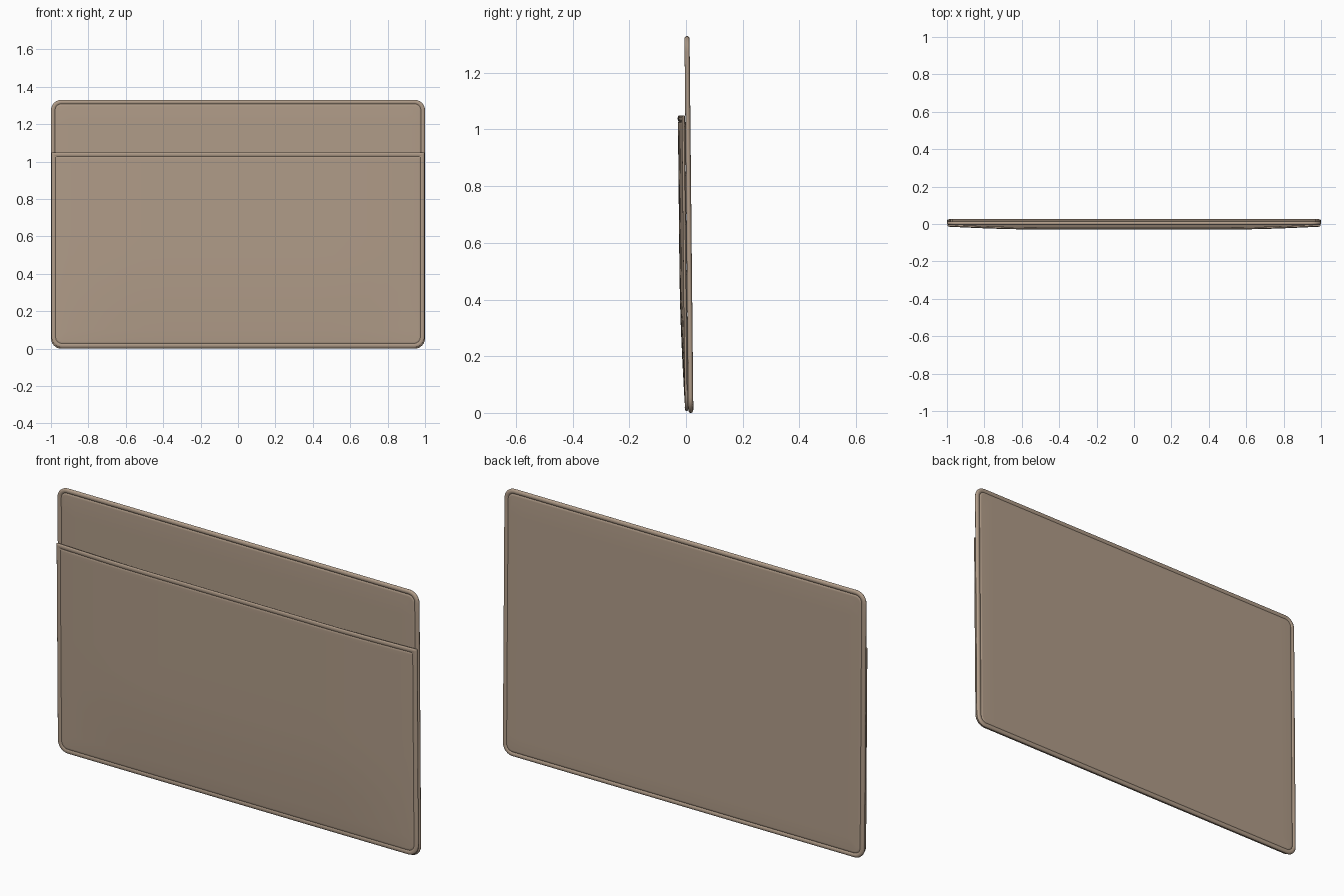
import bpy, bmesh, math

if "Cube" in bpy.data.objects:
    bpy.data.objects.remove(bpy.data.objects["Cube"])

leather = bpy.data.materials.new("taupe leather")
leather.diffuse_color = (0.44, 0.335, 0.25, 1)
leather.use_nodes = True
leather.node_tree.nodes["Principled BSDF"].inputs["Base Color"].default_value = leather.diffuse_color

HEIGHT = 1.33


def outline(half_w, z0, z1, r_bottom, r_top, inset, n=6):
    """Rounded rectangle in x,z shrunk by inset."""
    w, lo, hi = half_w - inset, z0 + inset, z1 - inset
    rb, rt = max(r_bottom - inset, 0.003), max(r_top - inset, 0.003)
    pts = []
    for sx, z, r, start in ((1, lo + rb, rb, -90), (1, hi - rt, rt, 0),
                            (-1, hi - rt, rt, 90), (-1, lo + rb, rb, 180)):
        for i in range(n + 1):
            a = math.radians(start + 90 * i / n)
            pts.append((sx * (w - r) + r * math.cos(a), z + r * math.sin(a)))
    return pts


def padded_sheet(name, half_w, z0, z1, rb, rt, t, place):
    """Sheet with a rolled rim and a seam groove on both faces, bent by place(x, z)."""
    half = [(0.032, 0.85), (0.026, 0.80), (0.022, 0.50), (0.018, 0.85),
            (0.012, 1.0), (0.006, 0.9), (0.002, 0.6), (0, 0.2)]
    profile = [(d, -k * t) for d, k in half] + [(d, k * t) for d, k in reversed(half)]
    bm = bmesh.new()
    rings = [[bm.verts.new((x, y, z)) for x, z in outline(half_w, z0, z1, rb, rt, d)]
             for d, y in profile]
    for a, b in zip(rings, rings[1:]):
        for i in range(len(a)):
            j = (i + 1) % len(a)
            bm.faces.new((a[i], a[j], b[j], b[i]))
    bm.faces.new(rings[0])
    bm.faces.new(rings[-1])
    # Cut into a grid so the sheet can bend
    cuts = [((i / 10, 0, 0), (1, 0, 0)) for i in range(-9, 10)]
    cuts += [((0, 0, i / 10), (0, 0, 1)) for i in range(1, 13)]
    for co, no in cuts:
        bmesh.ops.bisect_plane(bm, geom=bm.verts[:] + bm.edges[:] + bm.faces[:],
                               plane_co=co, plane_no=no, dist=1e-5)
    for v in bm.verts:
        v.co.y += place(v.co.x, v.co.z)
    bmesh.ops.recalc_face_normals(bm, faces=bm.faces[:])
    me = bpy.data.meshes.new(name)
    bm.to_mesh(me)
    bm.free()
    me.materials.append(leather)
    ob = bpy.data.objects.new(name, me)
    bpy.context.collection.objects.link(ob)
    bpy.context.view_layer.objects.active = ob
    ob.select_set(True)
    bpy.ops.object.shade_smooth_by_angle(angle=math.radians(40))
    ob.select_set(False)
    return ob


def lean(x, z):
    # Back panel tilts slightly forward towards the top
    return 0.017 - 0.0135 * z / HEIGHT


def bulge(x, z):
    # Pocket rides in front of the panel and swells open in the middle
    side = min(1, (1 - min(abs(x), 1)) / 0.5)
    rise = math.sin(min(max(z, 0) / 0.5, 1) * math.pi / 2)
    return lean(x, z) - 0.0145 - 0.0155 * math.sin(side * math.pi / 2) * rise


# Back panel with four rounded corners
padded_sheet("back_panel", 1.0, 0.0, HEIGHT, 0.055, 0.055, 0.009, lean)
# Front pocket with a straight open top edge
padded_sheet("front_pocket", 0.997, 0.006, 1.05, 0.055, 0.004, 0.006, bulge)
